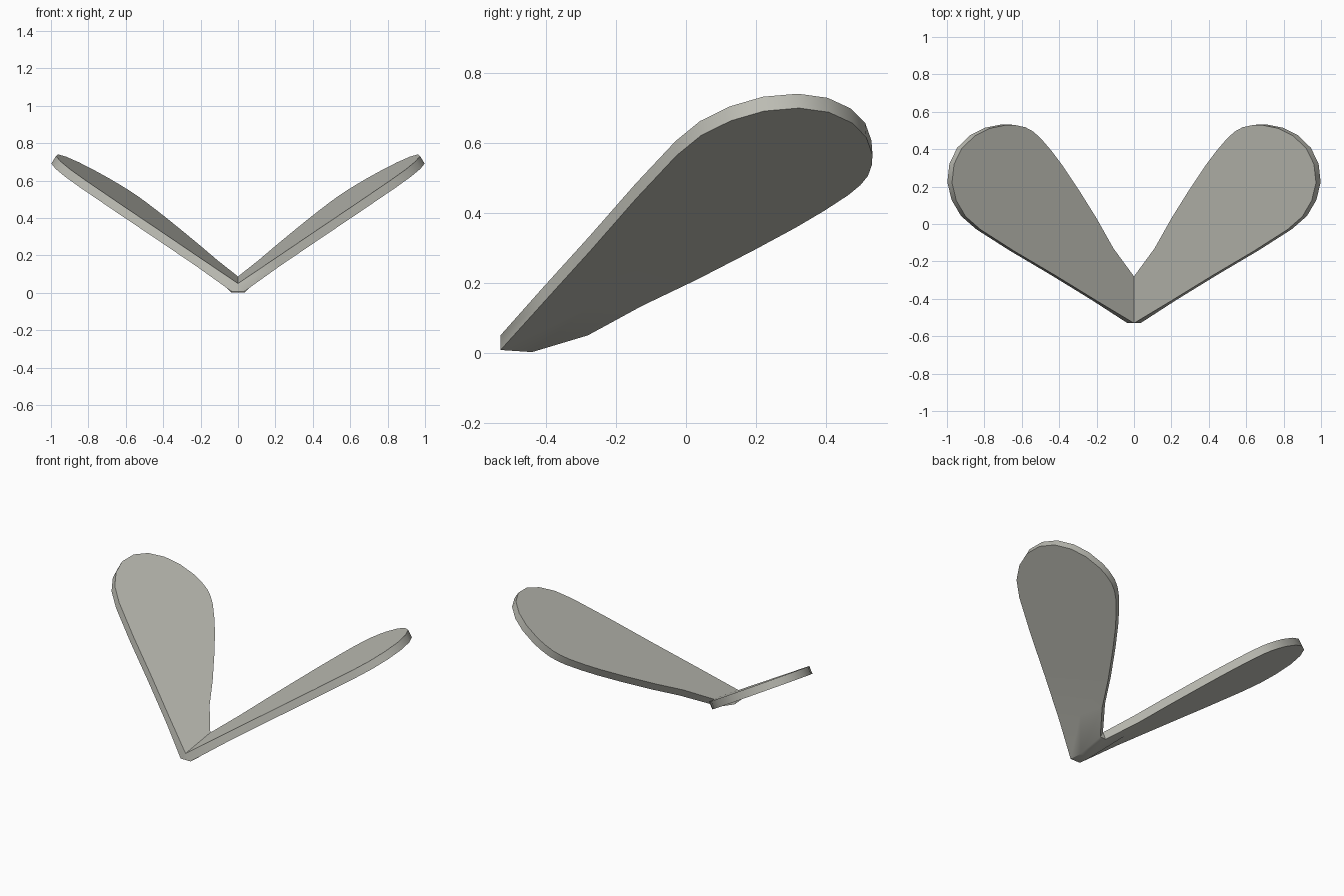
import bpy, bmesh
from mathutils import Vector

if "Cube" in bpy.data.objects:
    bpy.data.objects.remove(bpy.data.objects["Cube"])

# Matching stations along the front and back edges of the right leaf (upper face, x y)
FRONT = [(0, -.53), (.2, -.41), (.42, -.275), (.64, -.145), (.82, -.03), (.9, .04),
         (.95, .125), (.973, .22), (.962, .32), (.92, .405), (.85, .472)]
BACK = [(0, -.28), (.11, -.13), (.2, .03), (.3, .19), (.38, .31), (.44, .39),
        (.5, .46), (.54, .495), (.58, .517), (.63, .528), (.68, .53)]
OFFSET = Vector((.025, .003, -.041))     # leaf thickness


def top(x, y):
    return Vector((x, y, .1295 + .585 * x + .15 * y))


bm = bmesh.new()


def leaf(side):
    flip = lambda p: Vector((p.x * side, p.y, p.z))
    upper, lower = [], []
    last = len(FRONT) - 1
    for i, (f, b) in enumerate(zip(FRONT, BACK)):
        m = ((f[0] + b[0]) / 2, (f[1] + b[1]) / 2)
        if i == last:
            m = (.77, .512)              # rounded tip
        pts = [top(*f), top(*m), top(*b)]
        low = [p + OFFSET for p in pts]
        if i == 0:                       # rounded underside at the joint
            low = [Vector((.035, -.53, .008)), Vector((.035, -.44, .002)), Vector((.02, -.28, .05))]
        upper.append([bm.verts.new(flip(p)) for p in pts])
        lower.append([bm.verts.new(flip(p)) for p in low])
    for i in range(last):
        for grid in (upper, lower):
            for j in (0, 1):
                bm.faces.new((grid[i][j], grid[i + 1][j], grid[i + 1][j + 1], grid[i][j + 1]))
        for j in (0, 2):                 # rim
            bm.faces.new((upper[i][j], upper[i + 1][j], lower[i + 1][j], lower[i][j]))
    for j in (0, 1):                     # tip rim
        bm.faces.new((upper[last][j], upper[last][j + 1], lower[last][j + 1], lower[last][j]))
    return upper[0], lower[0]


(ur, lr), (ul, ll) = leaf(1), leaf(-1)
# Joint: belly strip and end caps between the leaves
for j in (0, 1):
    bm.faces.new((lr[j], lr[j + 1], ll[j + 1], ll[j]))
bmesh.ops.remove_doubles(bm, verts=ur + ul, dist=.0005)
bm.verts.ensure_lookup_table()
for j in (0, 2):
    centre = min((v for v in bm.verts if abs(v.co.x) < 1e-5),
                 key=lambda v: abs(v.co.y - FRONT[0][1] if j == 0 else v.co.y - BACK[0][1]))
    bm.faces.new((centre, lr[j], ll[j]))
bmesh.ops.recalc_face_normals(bm, faces=bm.faces)

mesh = bpy.data.meshes.new("leaf_pair")
bm.to_mesh(mesh)
bm.free()
obj = bpy.data.objects.new("leaf_pair", mesh)
bpy.context.collection.objects.link(obj)

mat = bpy.data.materials.new("warm grey")
mat.diffuse_color = (.5, .5, .45, 1)
mat.use_nodes = True
mat.node_tree.nodes["Principled BSDF"].inputs["Base Color"].default_value = mat.diffuse_color
mesh.materials.append(mat)

bpy.context.view_layer.objects.active = obj
obj.select_set(True)
bpy.ops.object.shade_smooth_by_angle(angle=.6)
